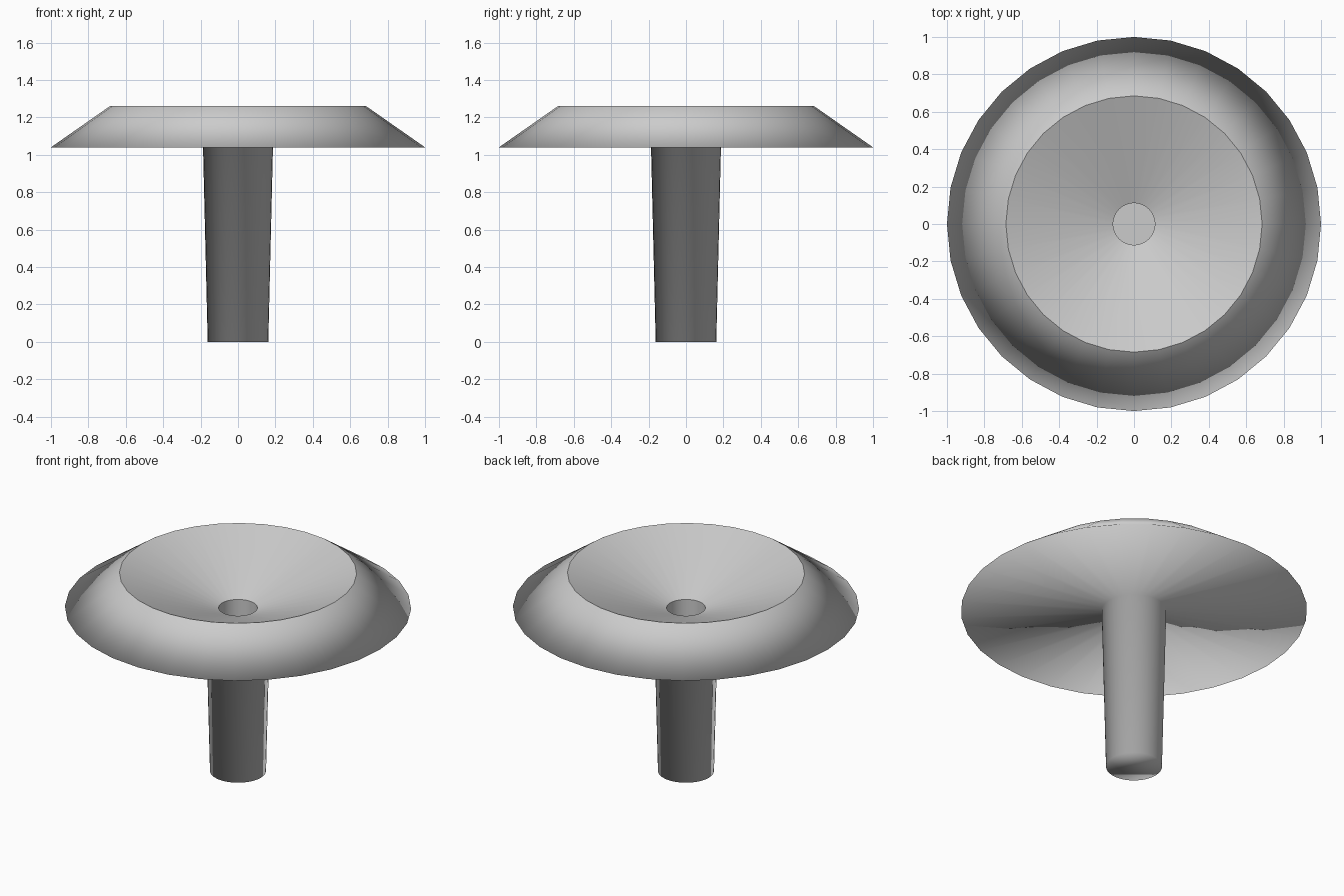
import bpy, bmesh, math

if "Cube" in bpy.data.objects:
    bpy.data.objects.remove(bpy.data.objects["Cube"])

SIDES = 32


def lathe(name, profile, sharp_rings):
    """Spin a (radius, z) profile into a closed solid, smooth except at sharp rings."""
    bm = bmesh.new()
    rings = []
    for r, z in profile:
        rings.append([bm.verts.new((r * math.cos(2 * math.pi * i / SIDES),
                                    r * math.sin(2 * math.pi * i / SIDES), z))
                      for i in range(SIDES)])
    for low, high in zip(rings, rings[1:]):
        for i in range(SIDES):
            j = (i + 1) % SIDES
            bm.faces.new((low[i], low[j], high[j], high[i]))
    bm.faces.new(rings[0][::-1])
    bm.faces.new(rings[-1])
    for f in bm.faces:
        f.smooth = True
    for k in sharp_rings:
        for i in range(SIDES):
            bm.edges.get((rings[k][i], rings[k][(i + 1) % SIDES])).smooth = False
    bmesh.ops.recalc_face_normals(bm, faces=bm.faces[:])
    mesh = bpy.data.meshes.new(name)
    bm.to_mesh(mesh)
    bm.free()
    obj = bpy.data.objects.new(name, mesh)
    bpy.context.collection.objects.link(obj)
    return obj


# Tapered stem, flat underside, sloped rim, funnel and socket in one turned body
profile = [
    (0.162, 0.0),    # foot of stem
    (0.187, 1.04),   # stem meets underside
    (1.0, 1.04),     # outer rim
    (0.685, 1.26),   # top edge
    (0.112, 1.04),   # funnel bottom
    (0.112, 0.78),   # socket floor
]
lathe("pedestal_dish", profile, sharp_rings=(3, 4, 5))
